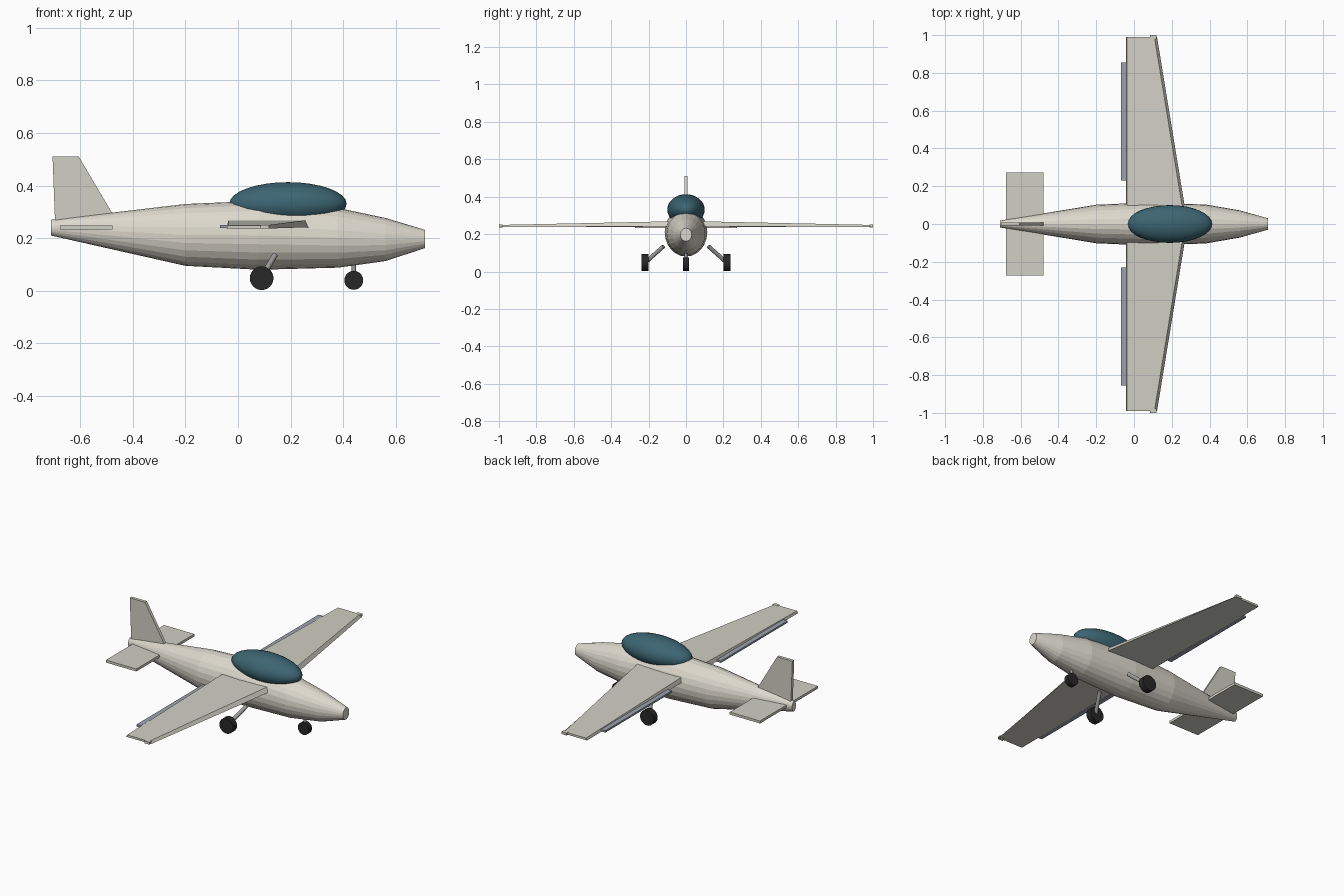
import bpy, bmesh, math
from mathutils import Vector

cube = bpy.data.objects.get("Cube")
if cube:
    bpy.data.objects.remove(cube, do_unlink=True)


def material(name, rgb):
    m = bpy.data.materials.new(name)
    m.use_nodes = True
    m.diffuse_color = (*rgb, 1)
    m.node_tree.nodes["Principled BSDF"].inputs["Base Color"].default_value = (*rgb, 1)
    return m


CREAM = material("warm white paint", (0.72, 0.69, 0.61))
PANEL = material("pale grey paint", (0.64, 0.63, 0.56))
FLAP = material("blue grey metal", (0.33, 0.36, 0.42))
GLASS = material("dark teal glass", (0.045, 0.13, 0.17))
STEEL = material("grey steel", (0.35, 0.35, 0.35))
RUBBER = material("black rubber", (0.02, 0.02, 0.02))


def finish(name, bm, mat):
    bmesh.ops.recalc_face_normals(bm, faces=bm.faces)
    mesh = bpy.data.meshes.new(name)
    bm.to_mesh(mesh)
    bm.free()
    mesh.materials.append(mat)
    obj = bpy.data.objects.new(name, mesh)
    bpy.context.collection.objects.link(obj)
    return obj


def loft(name, rings, mat):
    """Skin a row of equal-length point rings and cap both ends."""
    bm = bmesh.new()
    rows = [[bm.verts.new(p) for p in ring] for ring in rings]
    n = len(rows[0])
    for a, b in zip(rows, rows[1:]):
        for i in range(n):
            j = (i + 1) % n
            bm.faces.new((a[i], a[j], b[j], b[i]))
    bm.faces.new(rows[0])
    bm.faces.new(rows[-1])
    return finish(name, bm, mat)


def box(name, low, high, mat):
    rings = [[(x, low[1], low[2]), (x, high[1], low[2]),
              (x, high[1], high[2]), (x, low[1], high[2])] for x in (low[0], high[0])]
    return loft(name, rings, mat)


def rod(name, start, end, radius, mat, sides):
    start, end = Vector(start), Vector(end)
    axis = end - start
    bpy.ops.mesh.primitive_cylinder_add(vertices=sides, radius=radius, depth=axis.length,
                                        location=(start + end) / 2)
    obj = bpy.context.object
    obj.name = name
    obj.rotation_euler = axis.to_track_quat('Z', 'Y').to_euler()
    obj.data.materials.append(mat)
    bpy.ops.object.shade_smooth_by_angle(angle=math.radians(35))
    return obj


def wheel(name, x, y, z, radius, width):
    return rod(name, (x, y - width / 2, z), (x, y + width / 2, z), radius, RUBBER, 24)


# Fuselage: x, half width, bottom, top
stations = [(-0.71, 0.018, 0.21, 0.27), (-0.20, 0.102, 0.095, 0.33),
            (0.08, 0.114, 0.08, 0.342), (0.38, 0.103, 0.088, 0.315),
            (0.56, 0.072, 0.113, 0.277), (0.71, 0.03, 0.162, 0.232)]
SIDES = 24
rings = []
for x, w, bottom, top in stations:
    mid, h = (top + bottom) / 2, (top - bottom) / 2
    rings.append([(x, w * math.cos(2 * math.pi * i / SIDES),
                   mid + h * math.sin(2 * math.pi * i / SIDES)) for i in range(SIDES)])
loft("fuselage", rings, CREAM)

# Canopy bubble
bpy.ops.mesh.primitive_uv_sphere_add(segments=32, ring_count=16, location=(0.19, 0, 0.331))
canopy = bpy.context.object
canopy.name = "canopy"
canopy.scale = (0.223, 0.1, 0.082)
canopy.data.materials.append(GLASS)
bpy.ops.object.shade_smooth()

# Tail fin
outline = [(-0.695, 0.25), (-0.48, 0.25), (-0.48, 0.298), (-0.605, 0.51), (-0.705, 0.51)]
loft("tail_fin", [[(x, y, z) for x, z in outline] for y in (-0.009, 0.009)], PANEL)

# Nose gear
rod("nose_strut", (0.44, 0, 0.04), (0.44, 0, 0.13), 0.008, STEEL, 12)
wheel("nose_wheel", 0.44, 0, 0.04, 0.036, 0.03)

# Paired parts
for side, s in (("left", 1), ("right", -1)):
    # Wing tapers in chord and thickness, with a raked leading edge
    wing = []
    for y, nose, low, high in ((0, 0.284, 0.242, 0.27), (0.99, 0.122, 0.237, 0.249)):
        wing.append([(-0.043, s * y, low), (nose, s * y, low),
                     (nose - 0.014, s * y, high), (-0.036, s * y, high)])
    loft(side + "_wing", wing, PANEL)
    box(side + "_wing_tip", (0.085, s * 0.98, 0.236), (0.118, s * 1.0, 0.25), PANEL)
    box(side + "_flap", (-0.069, s * 0.23, 0.239), (-0.04, s * 0.855, 0.25), FLAP)
    box(side + "_tailplane", (-0.677, 0, 0.233), (-0.478, s * 0.272, 0.248), PANEL)
    # Main gear
    rod(side + "_main_strut", (0.14, s * 0.12, 0.135), (0.09, s * 0.215, 0.05), 0.011, STEEL, 12)
    wheel(side + "_main_wheel", 0.09, s * 0.22, 0.048, 0.045, 0.037)
